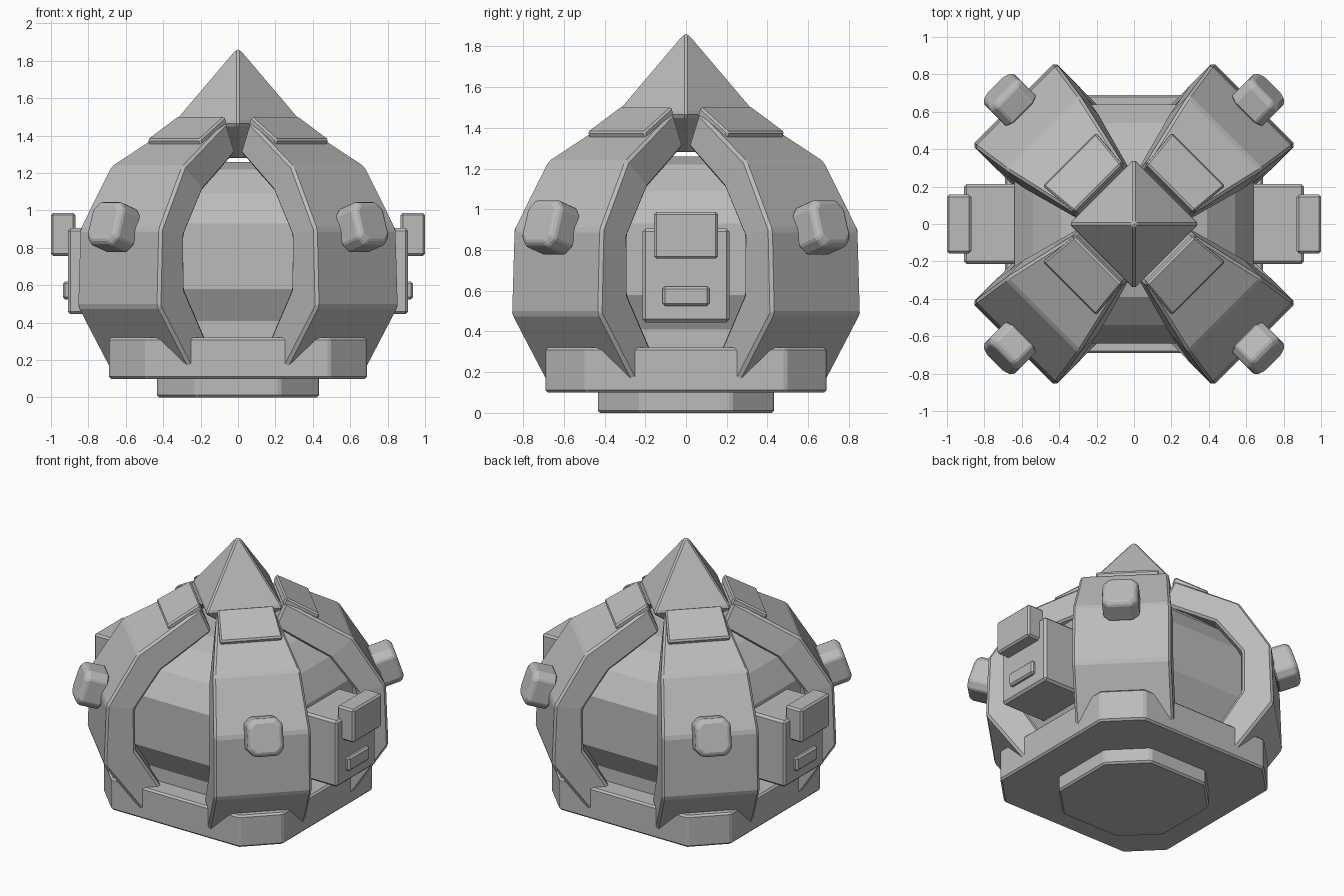
import bpy, bmesh, math
from mathutils import Matrix, Vector

if "Cube" in bpy.data.objects:
    bpy.data.objects.remove(bpy.data.objects["Cube"])

grey = bpy.data.materials.new("stone grey")
grey.diffuse_color = (0.5, 0.5, 0.5, 1)
grey.use_nodes = True
grey.node_tree.nodes["Principled BSDF"].inputs["Base Color"].default_value = grey.diffuse_color


def finish(bm, name, bevel=0.012, segments=1):
    """Turn a bmesh into an object with small chamfered edges."""
    bmesh.ops.recalc_face_normals(bm, faces=bm.faces)
    me = bpy.data.meshes.new(name)
    bm.to_mesh(me)
    bm.free()
    me.materials.append(grey)
    ob = bpy.data.objects.new(name, me)
    bpy.context.collection.objects.link(ob)
    if bevel:
        m = ob.modifiers.new("chamfer", 'BEVEL')
        m.width = bevel
        m.segments = segments
        m.limit_method = 'ANGLE'
        m.angle_limit = math.radians(25)
    return ob


def loft(name, rings, bevel=0.012):
    """Skin a list of equal-length rings and close both ends."""
    bm = bmesh.new()
    vs = [[bm.verts.new(p) for p in ring] for ring in rings]
    n = len(vs[0])
    for a, b in zip(vs, vs[1:]):
        for i in range(n):
            j = (i + 1) % n
            bm.faces.new((a[i], a[j], b[j], b[i]))
    bm.faces.new(vs[0])
    bm.faces.new(vs[-1])
    return finish(bm, name, bevel)


def octagon(d, cut, z):
    """Square of half-size d with its corners cut."""
    e = d - cut
    return [(d, -e, z), (d, e, z), (e, d, z), (-e, d, z),
            (-d, e, z), (-d, -e, z), (-e, -d, z), (e, -d, z)]


def box(name, centre, half, bevel=0.012, matrix=Matrix(), segments=1):
    bm = bmesh.new()
    bmesh.ops.create_cube(bm, size=2, matrix=matrix @ Matrix.Translation(centre)
                          @ Matrix.Diagonal((*half, 1)))
    return finish(bm, name, bevel, segments)


# Stepped base
loft("plinth", [octagon(0.433, 0.21, 0), octagon(0.433, 0.21, 0.12)])
loft("base", [octagon(0.69, 0.2, 0.1), octagon(0.69, 0.2, 0.32)])

# Faceted core seen between the arms
core = [(0.55, 0.3), (0.55, 0.41), (0.64, 0.58), (0.64, 0.93),
        (0.54, 1.09), (0.39, 1.22), (0.25, 1.26)]
loft("core", [octagon(d, d * 0.46, z) for d, z in core], 0)

# Bent arm cross-sections: outer radius, height, inner radius, height, half width
arm = [(0.665, 0.15, 0.52, 0.27, 0.31), (0.91, 0.485, 0.71, 0.58, 0.312),
       (0.895, 0.9, 0.71, 0.87, 0.31), (0.69, 1.235, 0.54, 1.11, 0.28),
       (0.27, 1.475, 0.2, 1.31, 0.185)]
plate = [(0.49, 1.38, 0.47, 1.33, 0.2), (0.275, 1.505, 0.255, 1.455, 0.18)]


def sections(rows, turn):
    return [[turn @ Vector(p) for p in
             ((ro, -t, zo), (ro, t, zo), (ri, t, zi), (ri, -t, zi))]
            for ro, zo, ri, zi, t in rows]


for k in range(4):
    turn = Matrix.Rotation(math.radians(45 + 90 * k), 4, 'Z')
    loft(f"arm_{k}", sections(arm, turn), 0.015)
    loft(f"arm_top_plate_{k}", sections(plate, turn), 0.01)
    # Rounded stud on the arm's shoulder
    tilt = (turn @ Matrix.Translation((0.95, 0, 0.915))
            @ Matrix.Rotation(math.radians(-18), 4, 'Y'))
    bm = bmesh.new()
    rings = []
    for x, s in ((-0.08, 1), (0.05, 1), (0.075, 0.82)):
        rings.append([bm.verts.new(tilt @ Vector((x, p[0] * s, p[1] * s * 1.06)))
                      for p in octagon(0.115, 0.04, 0)])
    for a, b in zip(rings, rings[1:]):
        for i in range(8):
            bm.faces.new((a[i], a[i - 1], b[i - 1], b[i]))
    bm.faces.new(rings[0])
    bm.faces.new(rings[-1])
    finish(bm, f"stud_{k}", 0.008)

# Side boxes with a raised block and a small button
for side, s in (("right", 1), ("left", -1)):
    box(f"{side}_side_box", (s * 0.735, 0, 0.675), (0.175, 0.213, 0.23), 0.015)
    box(f"{side}_block", (s * 0.935, 0, 0.872), (0.065, 0.157, 0.115))
    box(f"{side}_button", (s * 0.91, 0, 0.573), (0.026, 0.115, 0.048))

# Pointed cap, corners on the axes, tapered underneath
cap = [(0.1, 1.28), (0.345, 1.455), (0.345, 1.475), (0.035, 1.84), (0.015, 1.86)]
loft("cap", [[(r, 0, z), (0, r, z), (-r, 0, z), (0, -r, z)] for r, z in cap], 0.01)
